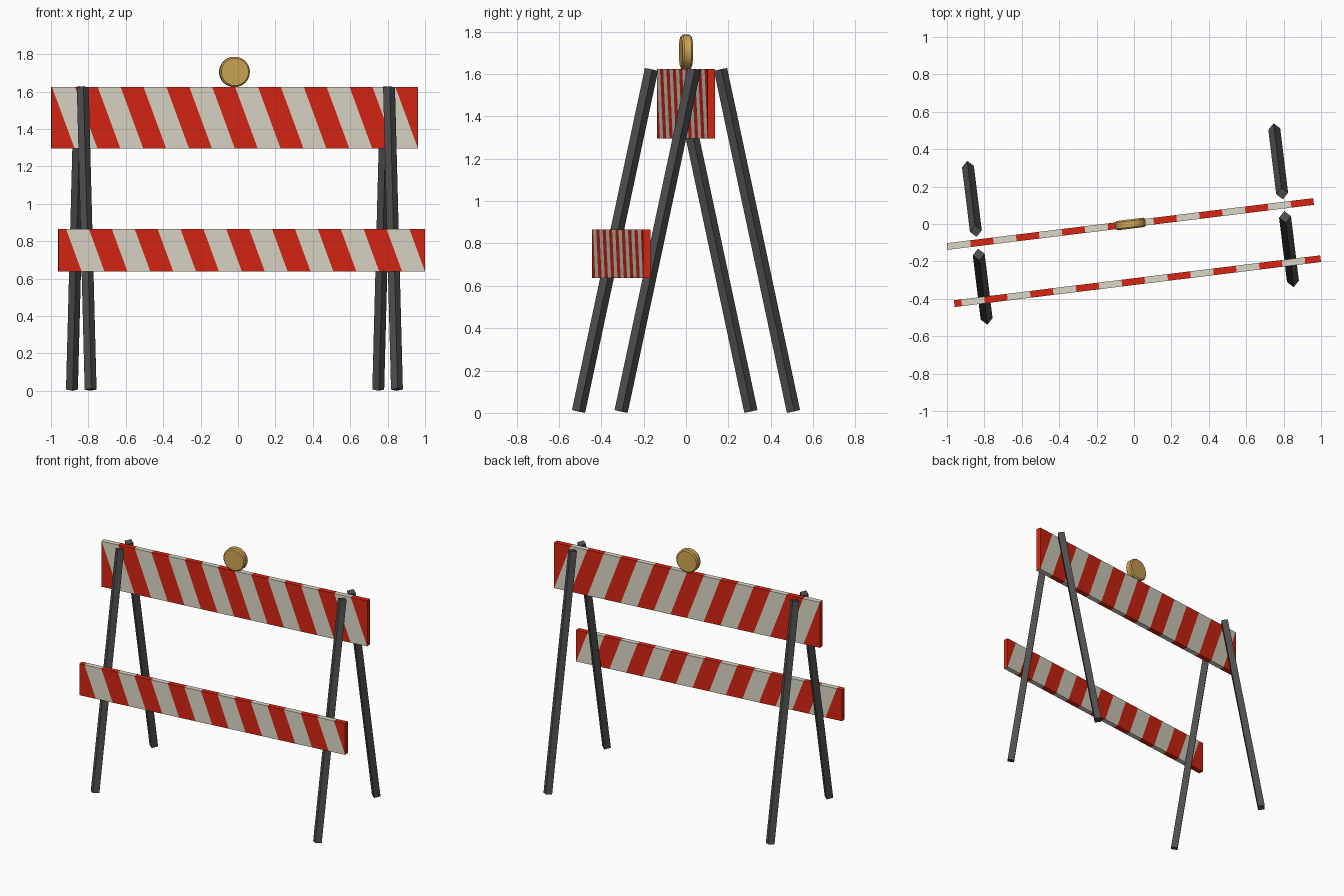
import bpy, bmesh, math
from mathutils import Matrix, Vector

if "Cube" in bpy.data.objects:
    bpy.data.objects.remove(bpy.data.objects["Cube"])

# whole barricade is turned slightly about z
PLACE = Matrix.Translation((-0.019, 0, 0)) @ Matrix.Rotation(math.radians(7), 4, 'Z')
LENGTH, THICK = 1.973, 0.036
STRIPE = LENGTH / 16
SLOPE = 0.37  # sideways shift of a stripe per unit of height


def material(name, rgb):
    m = bpy.data.materials.new(name)
    m.diffuse_color = (*rgb, 1)
    m.use_nodes = True
    m.node_tree.nodes["Principled BSDF"].inputs["Base Color"].default_value = m.diffuse_color
    return m


RED = material("red", (0.68, 0.018, 0.006))
CREAM = material("cream white", (0.71, 0.68, 0.57))
GREY = material("dark grey", (0.08, 0.08, 0.08))
AMBER = material("amber", (0.62, 0.38, 0.09))


def finish(name, bm, *mats):
    bmesh.ops.recalc_face_normals(bm, faces=bm.faces)
    me = bpy.data.meshes.new(name)
    bm.to_mesh(me)
    bm.free()
    for m in mats:
        me.materials.append(m)
    ob = bpy.data.objects.new(name, me)
    ob.matrix_world = PLACE
    bpy.context.collection.objects.link(ob)
    return ob


def striped_board(name, y, z0, z1):
    bm = bmesh.new()
    bmesh.ops.create_cube(bm, size=1, matrix=Matrix.Translation((0, y, (z0 + z1) / 2))
                          @ Matrix.Diagonal((LENGTH, THICK, z1 - z0, 1)))
    # cut along every slanted stripe border
    for i in range(1, 18):
        bmesh.ops.bisect_plane(bm, geom=bm.verts[:] + bm.edges[:] + bm.faces[:], dist=1e-5,
                               plane_co=(i * STRIPE - LENGTH / 2, y, z0),
                               plane_no=(1, 0, SLOPE))
    bm.normal_update()
    # alternate colours, plain red end caps
    for f in bm.faces:
        c = f.calc_center_median()
        s = c.x + LENGTH / 2 + SLOPE * (c.z - z0)
        cap = abs(f.normal.x) > 0.9
        f.material_index = 0 if cap else math.floor(s / STRIPE) % 2
    finish(name, bm, RED, CREAM)


def leg(name, sx, sy):
    # square bar standing on its edge, ends cut square to its length
    bottom = Vector((sx * 0.825, sy * 0.41, 0.007))
    top = Vector((sx * 0.825, sy * 0.063, 1.622))
    d = top - bottom
    tilt = Matrix.Rotation(math.atan2(-d.y, d.z), 4, 'X')
    bm = bmesh.new()
    bmesh.ops.create_cone(bm, cap_ends=True, segments=4, radius1=0.032, radius2=0.032,
                          depth=d.length,
                          matrix=Matrix.Translation((bottom + top) / 2) @ tilt)
    finish(name, bm, GREY)


# boards
striped_board("top_board", 0, 1.295, 1.624)
striped_board("lower_board", -0.308, 0.638, 0.865)

# four splayed legs
for sx, side in ((-1, "left"), (1, "right")):
    for sy, end in ((-1, "front"), (1, "back")):
        leg(f"{end}_{side}_leg", sx, sy)

# warning lamp: disc with chamfered rims
bm = bmesh.new()
R, D, B = 0.081, 0.05, 0.008
bmesh.ops.create_cone(bm, cap_ends=True, segments=32, radius1=R, radius2=R, depth=D,
                      matrix=Matrix.Translation((0, 0, 1.705)) @ Matrix.Rotation(math.pi / 2, 4, 'X'))
rims = [e for e in bm.edges if abs(e.verts[0].co.y - e.verts[1].co.y) < 1e-4]
bmesh.ops.bevel(bm, geom=rims, offset=B, segments=1, affect='EDGES')
lamp = finish("warning_lamp", bm, AMBER)
bpy.context.view_layer.objects.active = lamp
lamp.select_set(True)
bpy.ops.object.shade_smooth_by_angle(angle=math.radians(30))
